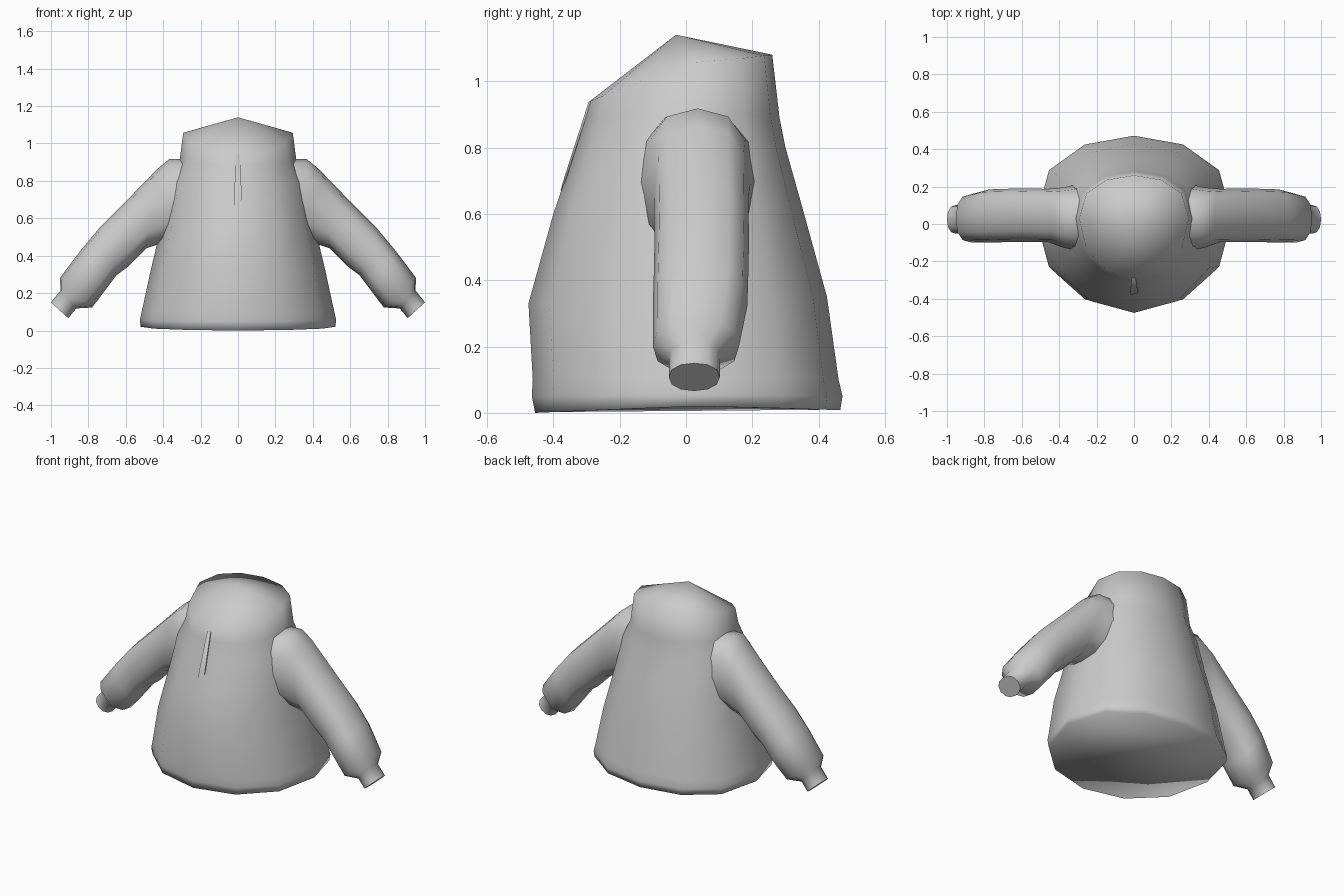
import bpy, bmesh, math
from mathutils import Vector

if "Cube" in bpy.data.objects:
    bpy.data.objects.remove(bpy.data.objects["Cube"])

cloth = bpy.data.materials.new("grey_cloth")
cloth.diffuse_color = (0.6, 0.6, 0.6, 1)
cloth.use_nodes = True
cloth.node_tree.nodes["Principled BSDF"].inputs["Base Color"].default_value = cloth.diffuse_color


def loft(name, rings, apex=None):
    """Skin a stack of rings; close the start flat and the end flat or to an apex."""
    bm = bmesh.new()
    vs = [[bm.verts.new(p) for p in r] for r in rings]
    n = len(vs[0])
    for a, b in zip(vs, vs[1:]):
        for i in range(n):
            j = (i + 1) % n
            bm.faces.new((a[i], a[j], b[j], b[i]))
    bm.faces.new(list(reversed(vs[0])))
    if apex:
        tip = bm.verts.new(apex)
        for i in range(n):
            bm.faces.new((vs[-1][i], vs[-1][(i + 1) % n], tip))
    else:
        bm.faces.new(vs[-1])
    bmesh.ops.recalc_face_normals(bm, faces=bm.faces)
    me = bpy.data.meshes.new(name)
    bm.to_mesh(me)
    bm.free()
    me.materials.append(cloth)
    ob = bpy.data.objects.new(name, me)
    bpy.context.collection.objects.link(ob)
    bpy.ops.object.select_all(action='DESELECT')
    ob.select_set(True)
    bpy.context.view_layer.objects.active = ob
    bpy.ops.object.shade_smooth_by_angle(angle=math.radians(86))
    return ob


def power(v, e):
    return math.copysign(abs(v) ** e, v)


# Jacket body: half width, front y, back y, then height at front, side, back
def body_ring(a, yf, yb, zf, zs, zb):
    pts = []
    for i in range(12):
        t = math.radians(30 * i)
        c, s = math.cos(t), math.sin(t)
        y_end, z_end, e = (yb, zb, 0.78) if s > 0 else (yf, zf, 0.93)
        k = abs(s) ** e
        pts.append((a * c, 0.03 + (y_end - 0.03) * k, zs + (z_end - zs) * abs(s)))
    return pts


body = [
    (0.520, -0.455, 0.465, 0.000, 0.020, 0.008),
    (0.525, -0.465, 0.472, 0.050, 0.055, 0.050),
    (0.515, -0.462, 0.460, 0.100, 0.100, 0.100),
    (0.465, -0.475, 0.425, 0.330, 0.330, 0.350),
    (0.400, -0.400, 0.345, 0.600, 0.600, 0.640),
    (0.365, -0.335, 0.300, 0.790, 0.800, 0.800),
    (0.312, -0.305, 0.282, 0.890, 0.910, 0.890),
    (0.293, -0.290, 0.260, 0.940, 1.057, 1.080),
]
loft("jacket_body", [body_ring(*r) for r in body], apex=(0, -0.03, 1.14))


# Sleeves: upper point, lower point (x, z), then front and back y
def sleeve_ring(side, top, low, yf, yb, e):
    mid = Vector(((top[0] + low[0]) / 2, (yf + yb) / 2, (top[1] + low[1]) / 2))
    up = Vector((top[0], mid.y, top[1])) - mid
    pts = []
    for i in range(12):
        t = math.radians(30 * i)
        p = mid + up * power(math.cos(t), e)
        p.y += (yb - yf) / 2 * power(math.sin(t), e)
        pts.append((p.x * side, p.y, p.z))
    return pts


sleeve = [
    ((0.27, 0.915), (0.30, 0.48), -0.150, 0.215, 0.9),
    ((0.365, 0.918), (0.40, 0.47), -0.125, 0.195, 0.8),
    ((0.43, 0.865), (0.49, 0.44), -0.097, 0.188, 0.75),
    ((0.60, 0.69), (0.59, 0.34), -0.095, 0.190, 0.75),
    ((0.74, 0.55), (0.65, 0.295), -0.097, 0.188, 0.75),
    ((0.84, 0.43), (0.71, 0.215), -0.100, 0.185, 0.75),
    ((0.953, 0.28), (0.78, 0.123), -0.100, 0.160, 0.8),
    ((0.948, 0.215), (0.865, 0.118), -0.052, 0.102, 0.9),
    ((1.0, 0.150), (0.907, 0.066), -0.052, 0.102, 0.9),
]
for side, label in ((1, "right"), (-1, "left")):
    loft(label + "_sleeve", [sleeve_ring(side, *r) for r in sleeve])

# Narrow flap on the upper chest
flap = [(-0.013, -0.289, 0.94), (0.010, -0.289, 0.94),
        (0.021, -0.366, 0.70), (-0.021, -0.374, 0.67)]
loft("chest_flap", [[(x, y + 0.003, z) for x, y, z in flap],
                    [(x, y - 0.004, z) for x, y, z in flap]])
